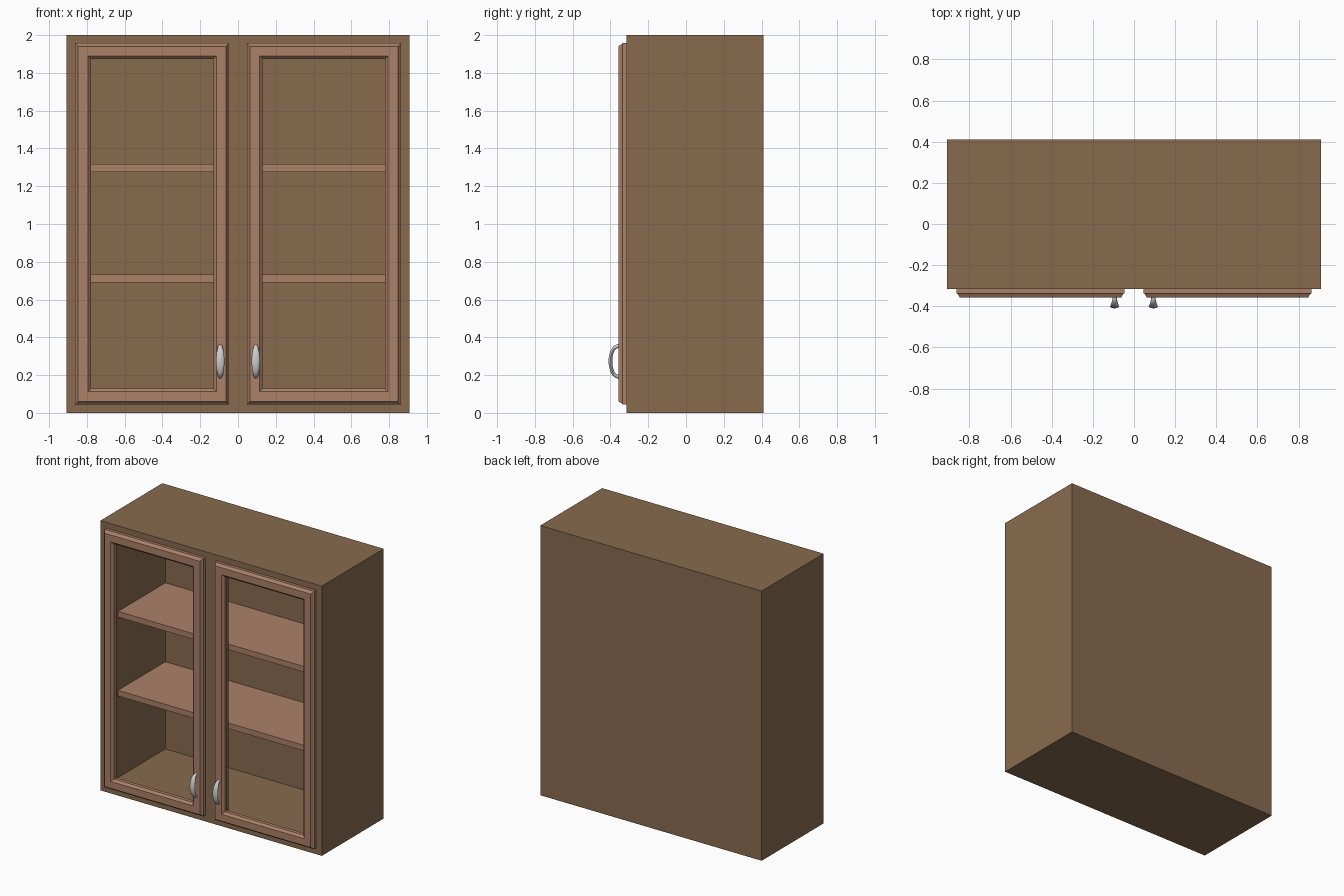
import bpy, bmesh, math

if "Cube" in bpy.data.objects:
    bpy.data.objects.remove(bpy.data.objects["Cube"])


def material(name, rgb):
    m = bpy.data.materials.new(name)
    m.diffuse_color = (*rgb, 1)
    m.use_nodes = True
    m.node_tree.nodes["Principled BSDF"].inputs["Base Color"].default_value = m.diffuse_color
    return m


CARCASS = material("carcass_wood", (0.25, 0.147, 0.076))
LIGHT = material("light_wood", (0.41, 0.22, 0.138))


def finish(name, bm, mat=None):
    bmesh.ops.recalc_face_normals(bm, faces=bm.faces)
    me = bpy.data.meshes.new(name)
    bm.to_mesh(me)
    bm.free()
    ob = bpy.data.objects.new(name, me)
    bpy.context.collection.objects.link(ob)
    if mat:
        me.materials.append(mat)
    return ob


def box_bm(x0, x1, y0, y1, z0, z1):
    bm = bmesh.new()
    bmesh.ops.create_cube(bm, size=1)
    for v in bm.verts:
        v.co = (x0 if v.co.x < 0 else x1,
                y0 if v.co.y < 0 else y1,
                z0 if v.co.z < 0 else z1)
    return bm


W, BACK, FRONT, T = 0.908, 0.41, -0.315, 0.085

# carcass: box hollowed from the front
bm = box_bm(-W, W, FRONT, BACK, 0, 2)
front = min(bm.faces, key=lambda f: f.calc_center_median().y)
bmesh.ops.inset_region(bm, faces=[front], thickness=T, use_even_offset=True)
ext = bmesh.ops.extrude_face_region(bm, geom=[front])
for v in (g for g in ext["geom"] if isinstance(g, bmesh.types.BMVert)):
    v.co.y = BACK - T
if front.is_valid:
    bmesh.ops.delete(bm, geom=[front], context="FACES_ONLY")
finish("carcass", bm, CARCASS)

# centre stile between the doors
finish("centre_stile", box_bm(-T, T, FRONT, FRONT + T, T, 2 - T), CARCASS)

# shelves
for i, z in enumerate((0.69, 1.275)):
    finish(f"shelf_{i + 1}", box_bm(-W + T, W - T, FRONT + T, BACK - T, z, z + 0.042), LIGHT)


# door frame: section (inset from outer edge, y) swept round a rectangle
SECTION = [(0, -0.315), (0, -0.337), (0.006, -0.341), (0.016, -0.358),
           (0.068, -0.358), (0.084, -0.342), (0.084, -0.315)]


def door(name, x0, x1, z0, z1):
    bm = bmesh.new()
    rings = []
    for d, y in SECTION:
        rings.append([bm.verts.new(p) for p in (
            (x0 + d, y, z0 + d), (x1 - d, y, z0 + d),
            (x1 - d, y, z1 - d), (x0 + d, y, z1 - d))])
    for a, b in zip(rings, rings[1:] + rings[:1]):
        for k in range(4):
            n = (k + 1) % 4
            bm.faces.new((a[k], a[n], b[n], b[k]))
    finish(name, bm, LIGHT)


# bow handle: oval section swept along an arch, widest in the middle
def handle(name, x):
    bm = bmesh.new()
    rings, steps, sides = [], 20, 12
    for i in range(steps + 1):
        a = math.pi * i / steps
        s = math.sin(a)
        cy, cz = -0.352 - 0.048 * s ** 0.8, 0.273 - 0.081 * math.cos(a)
        hw, ht = 0.010 + 0.012 * s ** 1.5, 0.010
        ny, nz = -s, -math.cos(a)
        ring = []
        for k in range(sides):
            t = 2 * math.pi * k / sides
            o = ht * math.sin(t)
            ring.append(bm.verts.new((x + hw * math.cos(t), cy + ny * o, cz + nz * o)))
        rings.append(ring)
    for a, b in zip(rings, rings[1:]):
        for k in range(sides):
            n = (k + 1) % sides
            bm.faces.new((a[k], a[n], b[n], b[k]))
    bm.faces.new(rings[0])
    bm.faces.new(rings[-1])
    ob = finish(name, bm)
    bpy.ops.object.select_all(action="DESELECT")
    ob.select_set(True)
    bpy.context.view_layer.objects.active = ob
    bpy.ops.object.shade_smooth_by_angle(angle=math.radians(40))


# left and right doors with their handles
for side, s in (("left", -1), ("right", 1)):
    xa, xb = sorted((s * 0.047, s * 0.862))
    door(f"{side}_door", xa, xb, 0.045, 1.957)
    handle(f"{side}_handle", s * 0.094)
